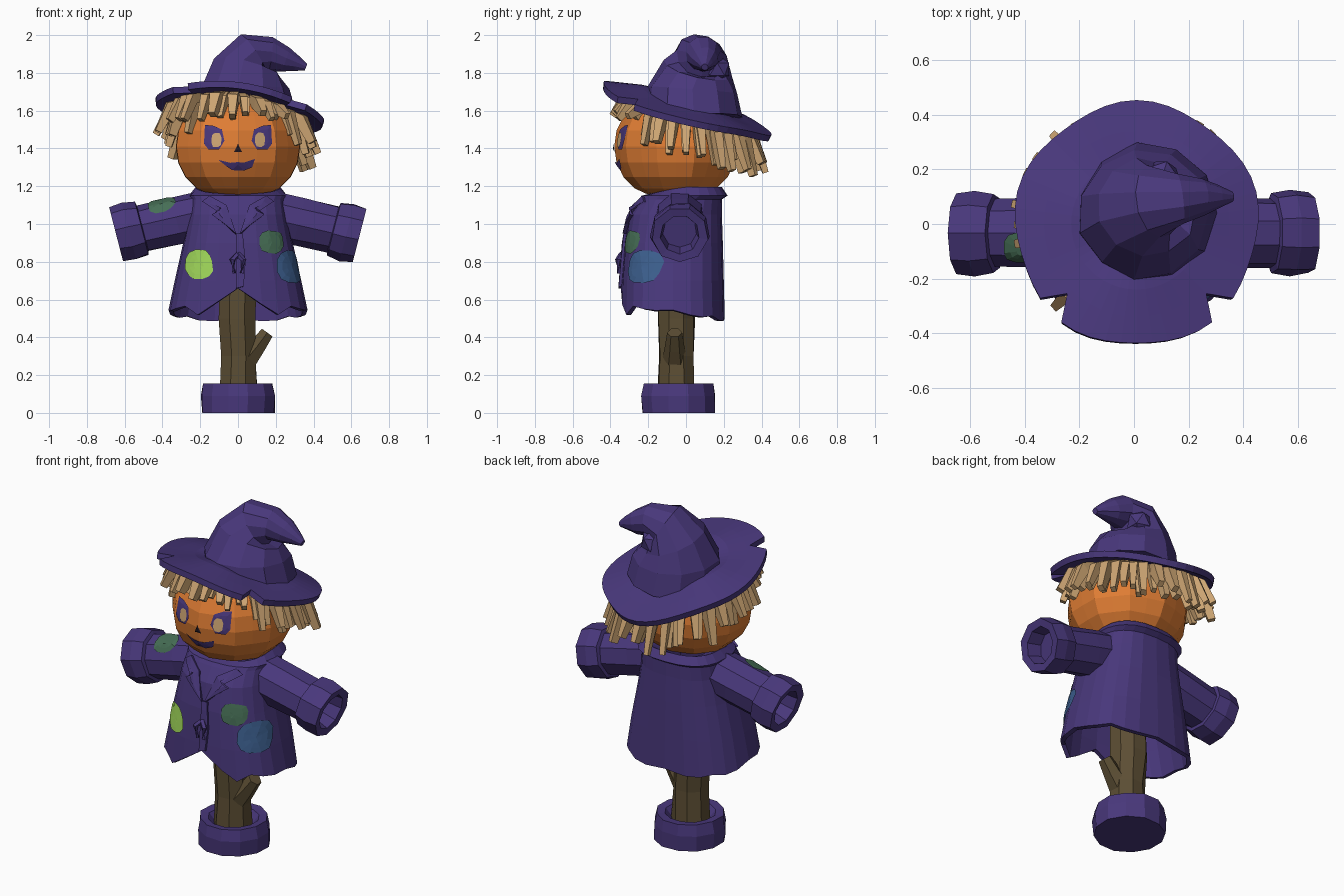
import bpy, bmesh, random
from math import sin, cos, pi, exp
from mathutils import Vector, Matrix
from mathutils.bvhtree import BVHTree

random.seed(4)
if "Cube" in bpy.data.objects:
    bpy.data.objects.remove(bpy.data.objects["Cube"], do_unlink=True)


def material(name, r, g, b):
    m = bpy.data.materials.new(name)
    m.use_nodes = True
    m.diffuse_color = (r, g, b, 1)
    m.node_tree.nodes["Principled BSDF"].inputs["Base Color"].default_value = (r, g, b, 1)
    return m


PURPLE = material("purple cloth", 0.066, 0.039, 0.2)
ORANGE = material("pumpkin orange", 0.74, 0.205, 0.034)
STRAW = material("straw", 0.61, 0.376, 0.171)
WOOD = material("dark wood", 0.107, 0.076, 0.034)
LIME = material("lime patch", 0.352, 0.68, 0.102)
GREEN = material("green patch", 0.061, 0.156, 0.091)
BLUE = material("blue patch", 0.045, 0.114, 0.27)
DARK = material("dark hollow", 0.02, 0.012, 0.02)


def finish(bm, name, mat, solid=0):
    bmesh.ops.recalc_face_normals(bm, faces=bm.faces)
    mesh = bpy.data.meshes.new(name)
    bm.to_mesh(mesh)
    bm.free()
    mesh.materials.append(mat)
    ob = bpy.data.objects.new(name, mesh)
    bpy.context.collection.objects.link(ob)
    if solid:
        mod = ob.modifiers.new("thickness", "SOLIDIFY")
        mod.thickness = solid
        mod.offset = -1
    return ob


def add_loft(bm, rings, cap=True):
    rows = [[bm.verts.new(p) for p in ring] for ring in rings]
    n = len(rows[0])
    for low, high in zip(rows, rows[1:]):
        for i in range(n):
            j = (i + 1) % n
            bm.faces.new((low[i], low[j], high[j], high[i]))
    if cap:
        bm.faces.new(rows[0][::-1])
        bm.faces.new(rows[-1])


def tube_rings(path, radii, sides, ref=(0, 1, 0), axis=None, jitter=0.0, flat=1.0):
    """Rings of points that follow a path; a fixed axis keeps them parallel."""
    pts = [Vector(p) for p in path]
    rings = []
    for i, (p, r) in enumerate(zip(pts, radii)):
        t = Vector(axis) if axis else pts[min(i + 1, len(pts) - 1)] - pts[max(i - 1, 0)]
        a = t.cross(Vector(ref)).normalized()
        b = t.cross(a).normalized()
        ring = []
        for k in range(sides):
            ang = 2 * pi * (k + 0.5) / sides
            rr = r * (1 + random.uniform(-jitter, jitter))
            ring.append(p + a * rr * cos(ang) + b * rr * flat * sin(ang))
        rings.append(ring)
    return rings


def tube(name, path, radii, sides, mat, **kw):
    bm = bmesh.new()
    add_loft(bm, tube_rings(path, radii, sides, **kw))
    return finish(bm, name, mat)


def patch(name, target, centre, direction, outline, mat, lift=0.008, solid=0):
    """Thin plate that is draped on the target along a direction."""
    tree = BVHTree.FromObject(target, bpy.context.evaluated_depsgraph_get())
    d = Vector(direction).normalized()
    u = d.cross(Vector((0, 0, 1))).normalized()
    v = u.cross(d)
    c = Vector(centre)
    bm = bmesh.new()

    def drape(a, b):
        start = c + u * a + v * b - d * 0.5
        hit = tree.ray_cast(start, d)[0]
        return bm.verts.new((hit if hit else start + d * 0.5) - d * lift)

    mu = sum(p[0] for p in outline) / len(outline)
    mv = sum(p[1] for p in outline) / len(outline)
    hub = drape(mu, mv)
    rows = [[drape(mu + (a - mu) * f, mv + (b - mv) * f) for a, b in outline]
            for f in (0.33, 0.67, 1)]
    n = len(outline)
    for i in range(n):
        j = (i + 1) % n
        bm.faces.new((hub, rows[0][i], rows[0][j]))
        for p, q in zip(rows, rows[1:]):
            bm.faces.new((p[i], q[i], q[j], p[j]))
    return finish(bm, name, mat, solid)


def power(x, e=0.78):
    return abs(x) ** e * (1 if x > 0 else -1)


def blob(ru, rv, n=12):
    """Irregular outline between a circle and a square."""
    pts = []
    for k in range(n):
        a = 2 * pi * k / n + 0.2
        f = random.uniform(0.95, 1.08)
        pts.append((ru * f * power(cos(a)), rv * f * power(sin(a))))
    return pts


# Foot and post
foot = [(0, 0.198), (0.09, 0.2), (0.155, 0.188), (0.15, 0.14), (0.1, 0.1)]
tube("foot", [(0, -0.04, z) for z, r in foot], [r for z, r in foot], 12, PURPLE,
     axis=(0, 0, 1), jitter=0.025)
tube("post", [(0, -0.05, 0.08), (0.005, -0.05, 0.3), (-0.005, -0.05, 0.5), (0, -0.05, 0.8)],
     [0.108, 0.098, 0.1, 0.1], 8, WOOD, axis=(0, 0, 1), jitter=0.07)
tube("branch", [(0.05, -0.06, 0.29), (0.1, -0.06, 0.35), (0.155, -0.06, 0.425)],
     [0.065, 0.052, 0.04], 6, WOOD)

# Coat: half width, front and back depth at each height
profile = [(0.535, 0.368, -0.345, 0.205), (0.7, 0.335, -0.34, 0.2), (0.9, 0.29, -0.325, 0.195),
           (1.05, 0.26, -0.3, 0.19), (1.13, 0.25, -0.25, 0.19), (1.15, 0.26, -0.235, 0.22),
           (1.195, 0.225, -0.19, 0.19), (1.15, 0.13, -0.12, 0.11)]
rings = []
for level, (z, rx, yf, yb) in enumerate(profile):
    ring = []
    for k in range(24):
        a = 2 * pi * k / 24
        x = rx * power(cos(a))
        y = (yf + yb) / 2 + (yb - yf) / 2 * power(sin(a))
        h = z
        if level == 0:  # sloping hem with a gap at the front
            h += -0.045 * sin(a) + 0.01 * cos(k * 2.1)
            if sin(a) < 0:
                h += 0.07 * exp(-(x / 0.07) ** 2) - 0.05 * exp(-((abs(x) - 0.22) / 0.05) ** 2)
        elif level > 5:
            h -= 0.035 * max(0, -sin(a))
        ring.append((x, y, h))
    rings.append(ring)
bm = bmesh.new()
add_loft(bm, rings, cap=False)
coat = finish(bm, "coat", PURPLE, 0.025)

# Front overlap, lapels and tie
patch("coat_overlap", coat, (0.01, -0.3, 0.8), (0, 1, 0),
      [(-0.02, -0.14), (0.02, -0.13), (0.03, 0.0), (0.015, 0.15), (-0.02, 0.15)],
      PURPLE, 0.015, 0.02)
for s, side in ((1, "left"), (-1, "right")):
    patch(side + "_lapel", coat, (0, -0.3, 1), (0, 1, 0),
          [(s * x, z) for x, z in ((0.01, -0.05), (0.07, 0.0), (0.14, 0.05), (0.1, 0.07),
                                   (0.19, 0.12), (0.15, 0.15), (0.06, 0.1))],
          PURPLE, 0.02, 0.02)
    tube(side + "_tie", [(0, -0.34, 0.84), (s * 0.03, -0.36, 0.81), (s * 0.02, -0.355, 0.74)],
         [0.016, 0.016, 0.01], 5, PURPLE, ref=(0, 0, 1))

# Sleeves with hollow cuffs: distance along the arm and radius
arm = [(0, 0.13), (0.18, 0.13), (0.365, 0.127), (0.37, 0.148), (0.44, 0.158),
       (0.51, 0.15), (0.505, 0.105), (0.42, 0.09)]
sleeves = {}
for s, side in ((1, "left"), (-1, "right")):
    sleeves[side] = tube(side + "_sleeve",
                         [(s * (0.15 + 0.97 * t), -0.033, 1.055 - 0.22 * t) for t, r in arm],
                         [r for t, r in arm], 9, PURPLE, axis=(s * 0.97, 0, -0.25), jitter=0.025)

# Cloth patches
patch("lime_patch", coat, (-0.207, -0.3, 0.785), (0.1, 1, 0), blob(0.076, 0.076), LIME)
patch("green_patch", coat, (0.175, -0.28, 0.905), (-0.3, 0.95, 0), blob(0.07, 0.06), GREEN)
patch("blue_patch", coat, (0.27, -0.22, 0.775), (-0.7, 0.72, 0), blob(0.1, 0.088), BLUE,
      lift=0.009)
patch("sleeve_patch", sleeves["right"], (-0.405, -0.09, 1.1), (0, 0.5, -1), blob(0.072, 0.065),
      GREEN)

# Pumpkin head with ribs
bm = bmesh.new()
rings = []
for i in range(1, 10):
    t = pi * i / 10
    ring = []
    for k in range(20):
        a = 2 * pi * k / 20 - pi / 2
        r = power(sin(t), 0.78) * (1 if k % 2 == 0 else 0.96)
        ring.append((0.343 * r * cos(a), -0.055 + 0.325 * r * sin(a), 1.41 - 0.275 * cos(t)))
    rings.append(ring)
add_loft(bm, rings)
head = finish(bm, "pumpkin_head", ORANGE)

# Carved face
front = (0, 1, 0)
for s, side in ((1, "left"), (-1, "right")):
    patch(side + "_eye", head, (s * 0.13, -0.3, 1.455), front,
          [(s * x, z) for x, z in ((0.045, 0.07), (0.05, -0.03), (0.025, -0.062), (-0.03, -0.06),
                                   (-0.058, -0.015), (-0.045, 0.045), (0.0, 0.065))], PURPLE)
    patch(side + "_pupil", head, (s * 0.115, -0.3, 1.445), front, blob(0.027, 0.04, 8),
          STRAW, 0.013)
patch("nose", head, (0, -0.3, 1.395), front, [(-0.022, -0.015), (0.022, -0.015), (0, 0.03)], DARK)
patch("mouth", head, (0, -0.3, 1.31), front,
      [(-0.105, 0.03), (-0.06, 0.012), (0, 0.018), (0.05, 0.012), (0.09, 0.035), (0.075, -0.01),
       (0.03, -0.028), (-0.03, -0.025), (-0.06, -0.005)], PURPLE)


# Hat brim, tilted to the back and to the left
def brim_height(x, y, r):
    return 1.665 - 0.2 * max(0, r - 0.2) - 0.13 * x - 0.28 * y


bm = bmesh.new()
rings = []
for r in (0.12, 0.24, 0.34, 0.445):
    ring = []
    for k in range(48):
        a = 2 * pi * k / 48
        rr = r * (1 + 0.02 * sin(5 * a)) if r > 0.4 else r
        if r > 0.4 and k in (30, 42):  # torn notches
            rr = 0.36
        x, y = 0.01 + rr * cos(a), rr * sin(a)
        ring.append((x, y, brim_height(x, y, rr) + 0.012 * sin(3 * a)))
    rings.append(ring)
add_loft(bm, rings, cap=False)
finish(bm, "hat_brim", PURPLE, 0.035)

# Hat crown with a bent, blunt tip and a crumpled fold at the back
crown = [(0.05, 0.04, 1.56, 0.265), (0.035, 0.035, 1.71, 0.235), (0.045, 0.06, 1.82, 0.185),
         (0.08, 0.08, 1.89, 0.135), (0.17, 0.09, 1.9, 0.092), (0.25, 0.1, 1.87, 0.068),
         (0.31, 0.1, 1.85, 0.042), (0.36, 0.1, 1.83, 0.018)]
tube("hat_crown", [c[:3] for c in crown], [c[3] for c in crown], 11, PURPLE, jitter=0.035)
bm = bmesh.new()
bmesh.ops.create_icosphere(bm, subdivisions=1, radius=0.075,
                           matrix=Matrix.Translation((0.1, 0.165, 1.82)))
finish(bm, "hat_fold", PURPLE)

# Chunky straw hair in two layers under the brim
bm = bmesh.new()
for count, reach in ((30, 0.405), (27, 0.355)):
    for k in range(count):
        a = 2 * pi * (k + random.uniform(-0.3, 0.3)) / count
        c, s = cos(a), sin(a)
        out = (reach + 0.02 * abs(c) - 0.03 * max(0, -s)) * random.uniform(0.95, 1.04)
        x, y = out * c, out * s
        end = 1.415 - 0.12 * x - 0.29 * y + random.uniform(-0.045, 0.045)
        path = [(q * c, q * s, brim_height(q * c, q * s, q) - d)
                for q, d in ((0.23, 0.05), (out * 0.85, 0.075))] + [(x, y, end)]
        if s < -0.7:  # short fringe over the face
            path[2] = (x, y, max(end, 1.56 + random.uniform(-0.02, 0.03)))
        wide = random.uniform(0.038, 0.05)
        add_loft(bm, tube_rings(path, [wide * 0.8, wide, wide * 0.6], 4, ref=(-s, c, 0),
                                flat=0.8, jitter=0.1))
finish(bm, "straw_hair", STRAW)
